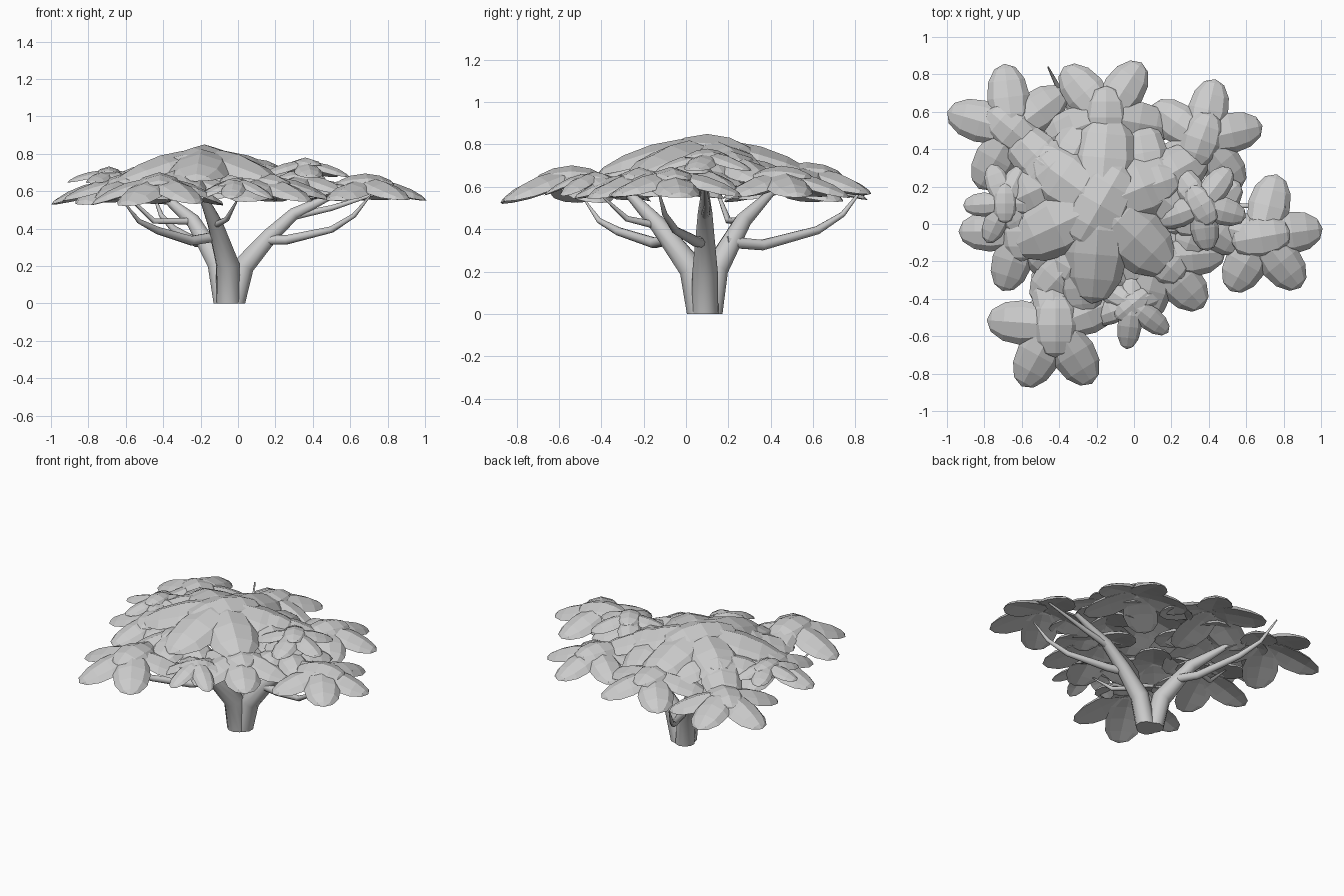
import bpy, bmesh, random
from math import sin, cos, radians, sqrt
from mathutils import Vector

if "Cube" in bpy.data.objects:
    bpy.data.objects.remove(bpy.data.objects["Cube"])

random.seed(4)


def limb(name, pts):
    """Tapered round limb through (x, y, z, radius) points."""
    cu = bpy.data.curves.new(name, 'CURVE')
    cu.dimensions = '3D'
    cu.bevel_depth = 1.0
    cu.bevel_resolution = 3
    cu.use_fill_caps = True
    sp = cu.splines.new('POLY')
    sp.points.add(len(pts) - 1)
    for p, (x, y, z, r) in zip(sp.points, pts):
        p.co = (x, y, z, 1)
        p.radius = r
    ob = bpy.data.objects.new(name, cu)
    bpy.context.collection.objects.link(ob)
    bpy.ops.object.select_all(action='DESELECT')
    ob.select_set(True)
    bpy.context.view_layer.objects.active = ob
    bpy.ops.object.convert(target='MESH')
    for v in ob.data.vertices:      # keep the foot flat on the ground
        if v.co.z < 0.03:
            v.co.z = 0
    bpy.ops.object.shade_smooth_by_angle(angle=radians(40))


def petal(bm, hub, ang, r0, r1, reach, drop, width):
    """Drooping flattened leaf pad from radius r0 to r1 around the hub."""
    a = radians(ang)
    out, side = Vector((cos(a), sin(a), 0)), Vector((-sin(a), cos(a), 0))
    lift = random.uniform(-0.012, 0.004)
    ret = bmesh.ops.create_uvsphere(bm, u_segments=8, v_segments=6, radius=1)
    for v in ret['verts']:
        u, s, h = v.co.z, v.co.x, v.co.y
        r = r0 + (r1 - r0) * (u + 1) / 2
        t = sqrt((r / reach) ** 2 + 0.09) - 0.3
        z = -drop * (0.8 * t + 0.5 * t * t) + h * width * (0.14 if h > 0 else 0.06)
        z -= 0.14 * width * s * s + 0.02 - lift
        v.co = Vector(hub) + out * r + side * s * width / 2
        v.co.z += z


def cluster(name, hub, reach, drop, width, angles, cap=90):
    bm = bmesh.new()
    for ang in angles:
        petal(bm, hub, ang, 0, reach * random.uniform(0.97, 1.02),
              reach, drop, width * 1.08)
    # broad pad covering the middle
    top = (hub[0], hub[1], hub[2] + 0.014)
    petal(bm, top, cap, -0.47 * reach, 0.47 * reach, reach, drop, width * 1.15)
    bmesh.ops.recalc_face_normals(bm, faces=bm.faces)
    me = bpy.data.meshes.new(name)
    bm.to_mesh(me)
    bm.free()
    bpy.context.collection.objects.link(bpy.data.objects.new(name, me))


# Three leaning trunks
limb("trunk_right", [(-.02, .09, 0, .063), (.03, .09, .2, .06), (.17, .09, .36, .045),
                     (.3, .09, .48, .034), (.55, .09, .6, .015)])
limb("trunk_front", [(-.05, .068, 0, .066), (-.055, .03, .21, .063),
                     (-.12, -.13, .42, .042), (-.2, -.3, .6, .018)])
limb("trunk_back", [(-.07, .11, 0, .063), (-.105, .14, .21, .06),
                    (-.24, .27, .44, .04), (-.42, .42, .59, .016)])

# Side branches
limb("branch_right", [(.13, .08, .34, .028), (.26, .05, .34, .026),
                      (.5, -.05, .395, .018), (.62, -.1, .47, .013), (.71, -.13, .58, .004)])
limb("branch_right_upper", [(.27, .09, .46, .022), (.5, .1, .51, .016), (.81, .09, .61, .005)])
limb("branch_back", [(-.15, .19, .34, .028), (-.22, .36, .325, .026), (-.34, .62, .395, .02),
                     (-.41, .74, .47, .013), (-.46, .84, .6, .004)])
limb("branch_front", [(-.1, -.05, .36, .028), (-.25, -.15, .335, .026), (-.43, -.32, .39, .02),
                      (-.53, -.41, .44, .013), (-.61, -.48, .54, .004)])
limb("branch_front_small", [(-.12, -.15, .42, .018), (-.06, -.28, .45, .014), (0, -.4, .56, .004)])
limb("branch_left_small", [(-.24, .27, .44, .02), (-.45, .2, .44, .015), (-.64, .13, .62, .004)])

# Foliage clusters
cluster("foliage_top", (-.18, .1, .815), .52, .16, .31, (85, 23, -43, 265, 205, 144), 60)
cluster("foliage_right", (.68, -.07, .665), .34, .105, .21, (8, 76, -52, 240, 165), 10)
cluster("foliage_front_left", (-.42, -.54, .675), .37, .14, .22, (241, -58, 176, 22, 95), 90)
cluster("foliage_front_small", (-.01, -.43, .67), .245, .11, .12, (263, -38, 28, 90, 200, 148), 40)
cluster("foliage_left_small", (-.69, .11, .725), .225, .06, .12, (65, 110, 183, 245, -60, 0), 90)
cluster("foliage_back_left", (-.65, .5, .66), .36, .12, .21, (164, 97, 37, -40, 240), 140)
cluster("foliage_back", (-.15, .57, .685), .36, .12, .21, (130, 57, -10, 200, 270), 90)
cluster("foliage_back_right", (.36, .45, .67), .33, .11, .2, (77, 13, -50, 145, 220), 70)
cluster("foliage_right_small", (.36, .1, .772), .25, .08, .14, (278, 125, 52, -15, 200), 120)
cluster("foliage_front_right", (.13, -.18, .675), .37, .12, .22, (-48, 5, -105, 80, 195), -40)
cluster("foliage_right_inner", (.34, .03, .69), .29, .09, .18, (-35, 40, 110, 250, 180), 20)
cluster("foliage_left", (-.6, -.04, .675), .34, .11, .2, (180, 252, 312, 30, 100), 90)
cluster("foliage_middle_left", (-.4, .24, .74), .37, .12, .24, (135, 60, -10, 275, 205), 130)
cluster("foliage_middle_right", (.08, .2, .74), .36, .12, .24, (100, 30, -40, 250, 170), 20)
cluster("foliage_middle_front", (-.3, -.17, .705), .34, .11, .22, (228, 275, 330, 50, 130), 60)
